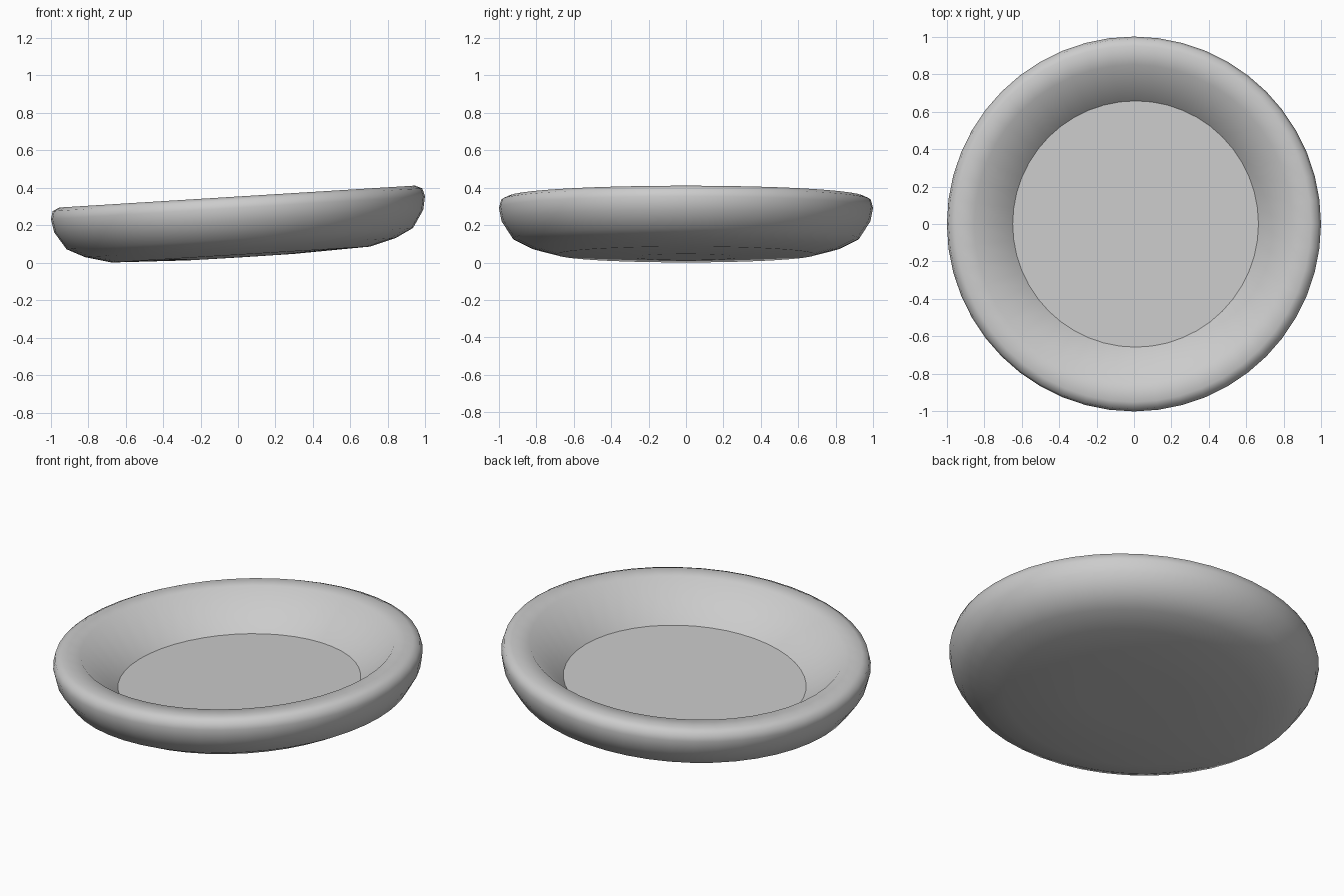
import bpy
import bmesh
from math import atan
from mathutils import Matrix, Vector

cube = bpy.data.objects.get("Cube")
if cube:
    bpy.data.objects.remove(cube, do_unlink=True)

SIDES = 48
FLOOR_RADIUS = 0.657

# Cross-section from the underside centre, round the rim, to the floor centre
PROFILE = [
    (0, 0.032), (0.28, 0.033), (0.69, 0.047), (0.83, 0.084), (0.926, 0.132),
    (0.986, 0.225), (1.0, 0.297), (0.988, 0.34), (0.95, 0.357),
    (0.85, 0.355), (FLOOR_RADIUS, 0.156), (0, 0.156),
]


def make_material(name, rgb):
    mat = bpy.data.materials.new(name)
    mat.use_nodes = True
    color = (*rgb, 1)
    mat.diffuse_color = color
    mat.node_tree.nodes["Principled BSDF"].inputs["Base Color"].default_value = color
    return mat


def lathe(name, profile, mat):
    """Spin a cross-section round the z axis into a closed body."""
    bm = bmesh.new()
    verts = [bm.verts.new((r, 0, z)) for r, z in profile]
    edges = [bm.edges.new(pair) for pair in zip(verts, verts[1:])]
    bmesh.ops.spin(bm, geom=verts + edges, cent=(0, 0, 0), axis=(0, 0, 1),
                   angle=6.283185307, steps=SIDES, use_merge=False)
    bmesh.ops.remove_doubles(bm, verts=bm.verts, dist=0.0005)
    bmesh.ops.recalc_face_normals(bm, faces=bm.faces)
    for face in bm.faces:
        face.smooth = True
    # Crisp edge where the wall meets the flat floor
    for edge in bm.edges:
        if all(abs(v.co.xy.length - FLOOR_RADIUS) < 0.002 for v in edge.verts):
            edge.smooth = False
    mesh = bpy.data.meshes.new(name)
    bm.to_mesh(mesh)
    bm.free()
    mesh.materials.append(mat)
    obj = bpy.data.objects.new(name, mesh)
    bpy.context.collection.objects.link(obj)
    return obj


# Shallow dish, leaning so that its +x side is raised
grey = make_material("light grey", (0.6, 0.6, 0.6))
dish = lathe("dish", PROFILE, grey)
tilt = Matrix.Rotation(-atan(0.0616), 4, "Y")
dish.data.transform(Matrix.Translation(Vector((0, 0, -0.005)))
                    @ tilt @ Matrix.Translation(Vector((0.018, 0, 0))))
